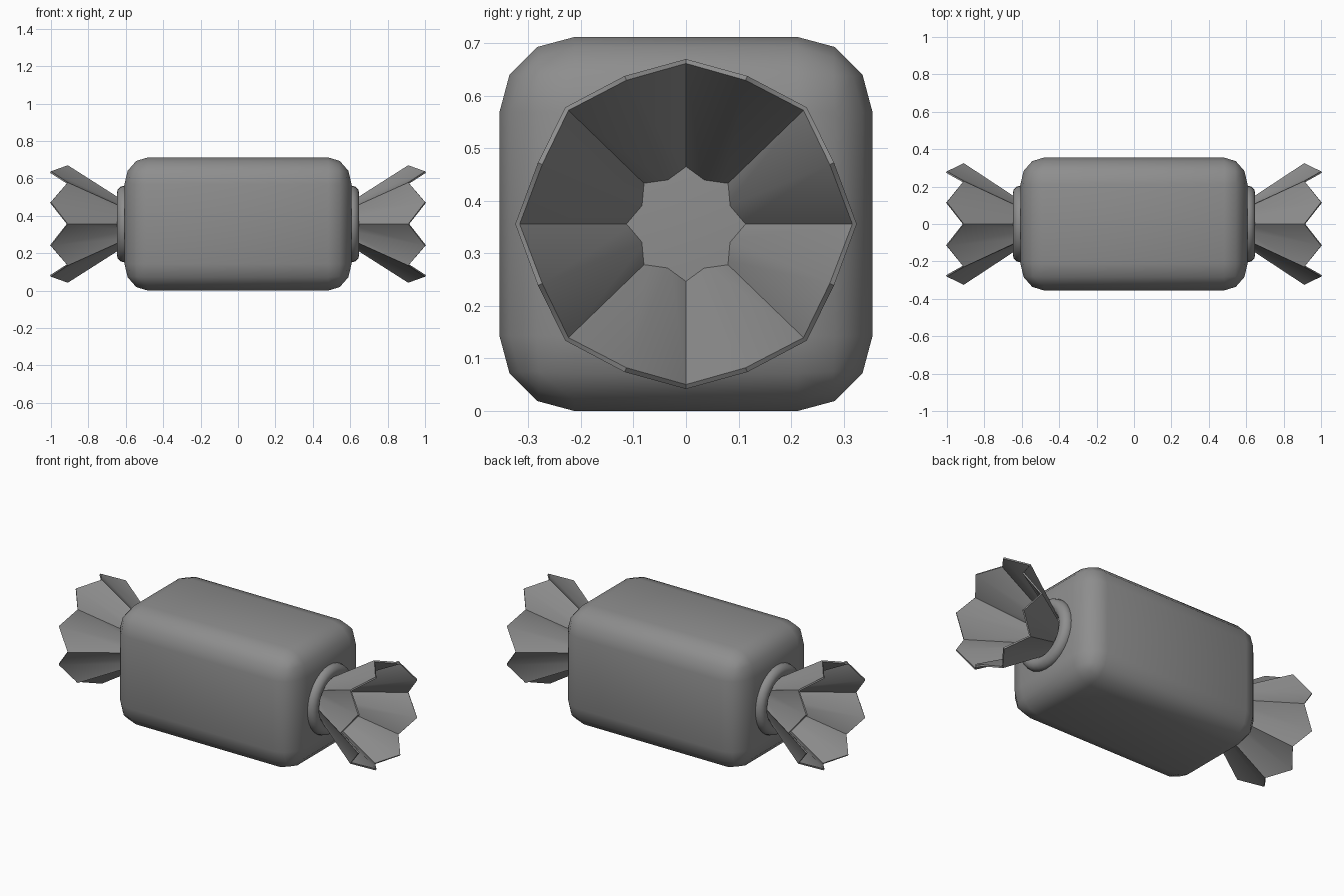
import bpy, math

if "Cube" in bpy.data.objects:
    bpy.data.objects.remove(bpy.data.objects["Cube"])

CZ = 0.356  # height of the sweet's long axis

grey = bpy.data.materials.new("dark_grey")
grey.diffuse_color = (0.27, 0.27, 0.27, 1)
grey.use_nodes = True
grey.node_tree.nodes["Principled BSDF"].inputs["Base Color"].default_value = grey.diffuse_color


def finish(ob, angle):
    """Apply modifiers, smooth by angle and colour the part."""
    bpy.ops.object.select_all(action='DESELECT')
    ob.select_set(True)
    bpy.context.view_layer.objects.active = ob
    for m in list(ob.modifiers):
        bpy.ops.object.modifier_apply(modifier=m.name)
    bpy.ops.object.shade_smooth_by_angle(angle=math.radians(angle))
    ob.data.materials.append(grey)


# Rounded body (bevel is squashed a little along x)
bpy.ops.mesh.primitive_cube_add(size=2, location=(0, 0, CZ))
body = bpy.context.object
body.name = "candy_body"
for v in body.data.vertices:
    v.co.x *= 0.694
    v.co.y *= 0.355
    v.co.z *= 0.356
body.scale.x = 0.607 / 0.694
bev = body.modifiers.new("rounding", 'BEVEL')
bev.width = 0.143
bev.segments = 3
finish(body, 40)


# Pleated wrapper end: 16 spokes, alternating short ridge and long fold
def wrapper_end(name, side):
    n = 16
    verts, faces = [], []
    for i in range(n):
        a = 2 * math.pi * i / n
        if i % 2 == 0:
            rings, sy = ((0.58, 0.104), (0.91, 0.314)), 1.035
        else:
            rings, sy = ((0.58, 0.088), (1.0, 0.305)), 1.0
        for x, r in rings:
            verts.append((side * x, sy * r * math.cos(a), r * math.sin(a)))
    for i in range(n):
        a, b = 2 * i, 2 * ((i + 1) % n)
        f = (a, b, b + 1, a + 1)
        faces.append(f if side > 0 else f[::-1])
    me = bpy.data.meshes.new(name)
    me.from_pydata(verts, [], faces)
    ob = bpy.data.objects.new(name, me)
    ob.location.z = CZ
    bpy.context.collection.objects.link(ob)
    sol = ob.modifiers.new("thickness", 'SOLIDIFY')
    sol.thickness = 0.01
    sol.offset = -1
    finish(ob, 50)


for side, label in ((-1, "left"), (1, "right")):
    wrapper_end("wrapper_end_" + label, side)
    # Tie ring around the twist, half sunk into the body
    bpy.ops.mesh.primitive_torus_add(
        major_radius=0.165, minor_radius=0.04, major_segments=32, minor_segments=12,
        location=(side * 0.608, 0, CZ), rotation=(0, math.pi / 2, 0))
    ring = bpy.context.object
    ring.name = "tie_ring_" + label
    finish(ring, 60)
